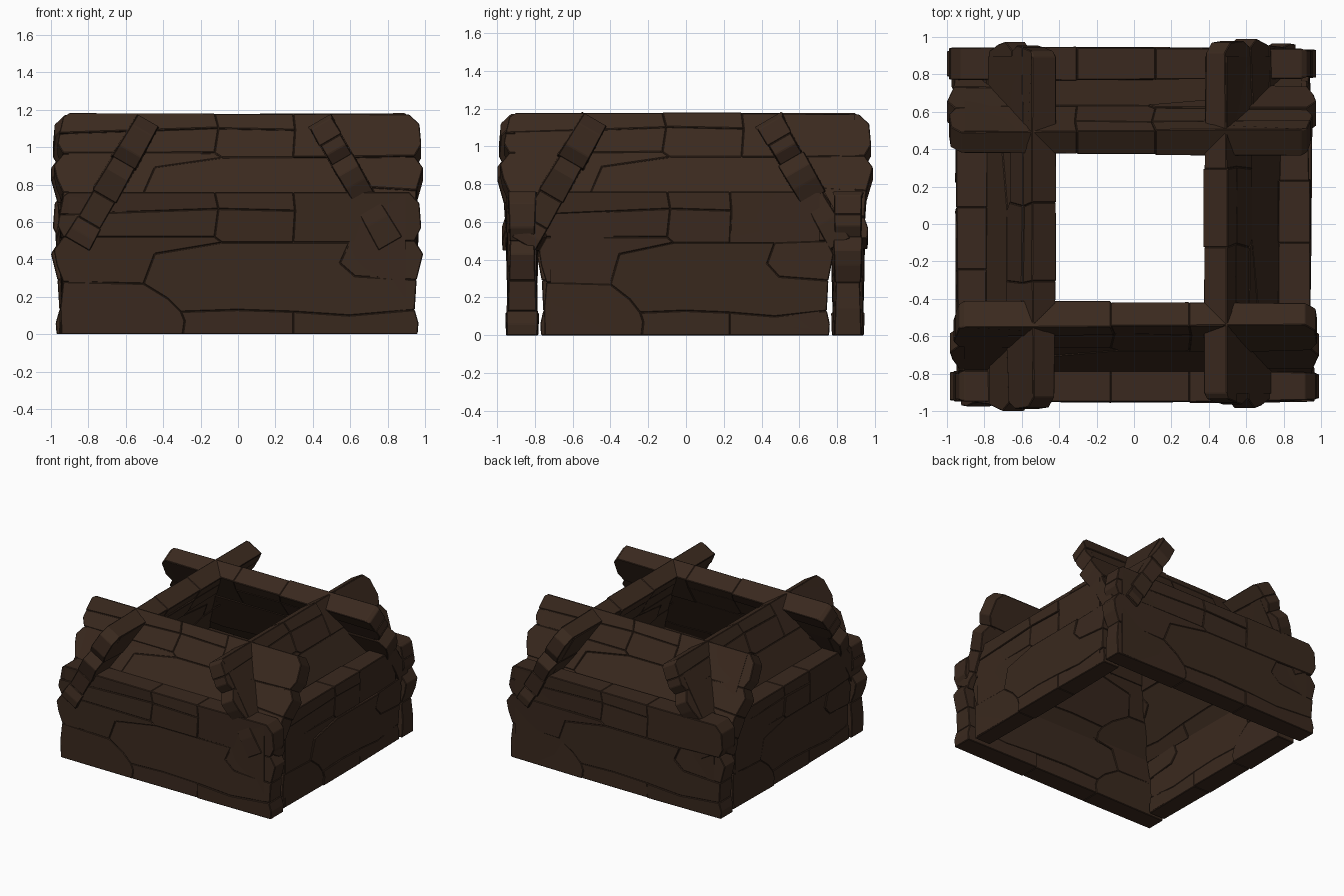
import bpy, bmesh, random
from math import radians
from mathutils import Matrix

if "Cube" in bpy.data.objects:
    bpy.data.objects.remove(bpy.data.objects["Cube"])

random.seed(4)
wood = bpy.data.materials.new("dark_wood")
wood.diffuse_color = (0.042, 0.022, 0.013, 1)
wood.use_nodes = True
wood.node_tree.nodes["Principled BSDF"].inputs["Base Color"].default_value = wood.diffuse_color

# Plank outlines (x, z) on one wall panel, grouped by course
bottom_course = [
    [(-.94, 0), (-.29, 0), (-.28, .07), (-.30, .12), (-.37, .19), (-.50, .27), (-.93, .28), (-.945, .14)],
    [(-.29, 0), (.30, 0), (.30, .12), (0, .13), (-.30, .12), (-.28, .07)],
    [(.30, 0), (.965, 0), (.97, .06), (.95, .13), (.60, .10), (.30, .12)],
]
middle_course = [
    [(-.50, .27), (-.37, .19), (-.30, .12), (0, .13), (.30, .12), (.60, .10), (.95, .13),
     (.96, .29), (.63, .31), (.55, .38), (.60, .49), (-.08, .49), (-.44, .43)],
    [(.63, .31), (.96, .29), (.995, .43), (.95, .50), (.60, .49), (.55, .38)],
    [(-.93, .28), (-.50, .27), (-.44, .43), (-.08, .49), (-.12, .52), (-.93, .52), (-.98, .45), (-.965, .37)],
]
top_course = [
    [(-.93, .52), (-.12, .52), (-.10, .67), (-.95, .64), (-.96, .58)],
    [(-.95, .64), (-.10, .67), (-.12, .76), (-.90, .76), (-.93, .74)],
    [(-.12, .52), (-.08, .49), (.30, .49), (.31, .66), (-.10, .67)],
    [(-.10, .67), (.31, .66), (.30, .76), (-.12, .76)],
    [(.30, .49), (.60, .49), (.95, .50), (.985, .57), (.975, .70), (.92, .76), (.30, .76), (.31, .66)],
]


def add_plank(bm, outline, thick, stretch):
    """Extruded, chamfered plank with slightly tilted faces and tapered ends."""
    part = bmesh.new()
    face = part.faces.new([part.verts.new((x * stretch, -thick / 2, z)) for x, z in outline])
    out = bmesh.ops.extrude_face_region(part, geom=[face])
    for v in out["geom"]:
        if isinstance(v, bmesh.types.BMVert):
            v.co.y = thick / 2
    bmesh.ops.recalc_face_normals(part, faces=part.faces[:])
    bmesh.ops.bevel(part, geom=part.edges[:], offset=.0045, segments=1,
                    affect='EDGES', clamp_overlap=True)
    a, b, c = random.uniform(-.005, .005), random.uniform(-.006, .006), random.uniform(-.04, .04)
    mid = sum(p[1] for p in outline) / len(outline)
    for v in part.verts:
        x = v.co.x / stretch
        if abs(x) > .9:
            v.co.y *= .9
        v.co.y += (a + b * x + c * (v.co.z - mid)) * (-1 if v.co.y < 0 else 1)
    mesh = bpy.data.meshes.new("plank_tmp")
    part.to_mesh(mesh)
    part.free()
    bm.from_mesh(mesh)
    bpy.data.meshes.remove(mesh)


def make_panel(name, thick, stretch, matrix):
    bm = bmesh.new()
    for outline in bottom_course + middle_course + top_course:
        add_plank(bm, outline, thick, stretch)
    # Solid core closing the grooves between planks
    core = Matrix.Translation((0, 0, .38)) @ Matrix.Diagonal((1.8 * stretch, thick - .016, .745, 1))
    bmesh.ops.create_cube(bm, size=1, matrix=core)
    mesh = bpy.data.meshes.new(name)
    bm.to_mesh(mesh)
    bm.free()
    mesh.materials.append(wood)
    obj = bpy.data.objects.new(name, mesh)
    obj.matrix_world = matrix
    bpy.context.collection.objects.link(obj)


# Upright lower wall and inward-leaning upper wall on each of the four sides;
# the right and back leaning walls sit slightly further in
tilt = Matrix.Rotation(radians(-30), 4, 'X')
upright = Matrix.Translation((0, -.862, 0))
for i, (side, inset) in enumerate((("front", 0), ("right", .035), ("back", .035), ("left", 0))):
    turn = Matrix.Translation((-.005, -.005, 0)) @ Matrix.Rotation(radians(90 * i), 4, 'Z')
    lean = Matrix.Translation((0, -.855 + inset, .484)) @ tilt
    make_panel(side + "_lower_wall", .165, 1.0 if i % 2 == 0 else .79, turn @ upright)
    make_panel(side + "_leaning_wall", .15, 1.0, turn @ lean)
